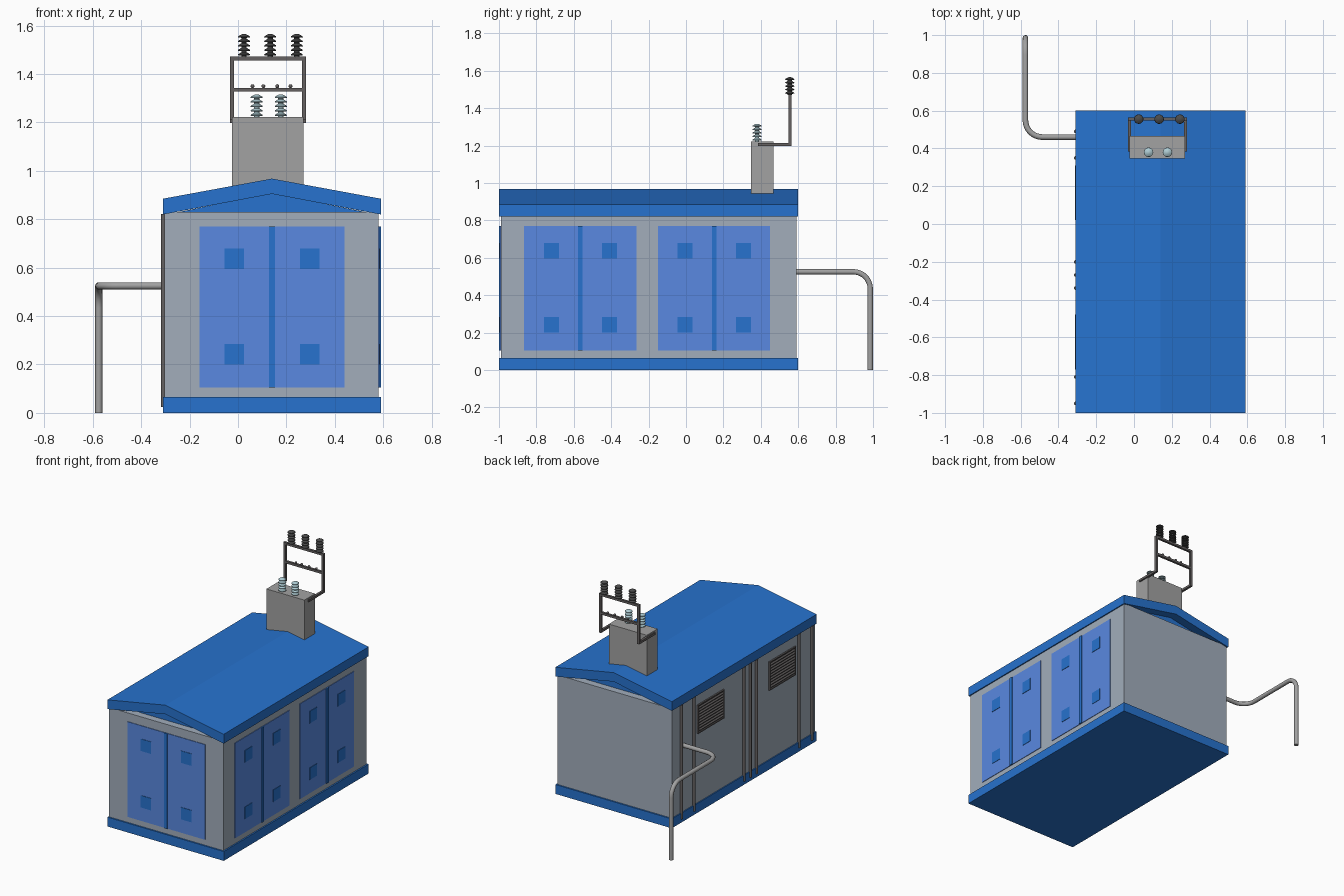
import bpy, bmesh, math
from mathutils import Vector

if "Cube" in bpy.data.objects:
    bpy.data.objects.remove(bpy.data.objects["Cube"])


def mat(name, rgb):
    m = bpy.data.materials.new(name)
    m.diffuse_color = (*rgb, 1)
    m.use_nodes = True
    m.node_tree.nodes["Principled BSDF"].inputs["Base Color"].default_value = m.diffuse_color
    return m


BLUE = mat("blue", (0.02, 0.17, 0.62))
DOOR = mat("door_blue", (0.10, 0.25, 0.75))
WALL = mat("wall_grey", (0.36, 0.42, 0.50))
STEEL = mat("steel", (0.36, 0.36, 0.36))
DARK = mat("dark_steel", (0.13, 0.12, 0.12))
BLACK = mat("dark_ceramic", (0.07, 0.07, 0.07))
GLASS = mat("glass", (0.42, 0.60, 0.65))


def make(name, bm, material, smooth=False):
    bmesh.ops.recalc_face_normals(bm, faces=bm.faces)
    me = bpy.data.meshes.new(name)
    bm.to_mesh(me)
    bm.free()
    me.materials.append(material)
    ob = bpy.data.objects.new(name, me)
    bpy.context.collection.objects.link(ob)
    if smooth:
        bpy.ops.object.select_all(action='DESELECT')
        bpy.context.view_layer.objects.active = ob
        ob.select_set(True)
        bpy.ops.object.shade_smooth_by_angle(angle=math.radians(40))
    return ob


def add_box(bm, x0, x1, y0, y1, z0, z1):
    vs = bmesh.ops.create_cube(bm, size=1)["verts"]
    for v in vs:
        v.co = Vector((x1 if v.co.x > 0 else x0, y1 if v.co.y > 0 else y0, z1 if v.co.z > 0 else z0))


def box(name, material, *dims):
    bm = bmesh.new()
    add_box(bm, *dims)
    return make(name, bm, material)


def prism(name, material, profile, y0, y1):
    bm = bmesh.new()
    f = bm.faces.new([bm.verts.new((x, y0, z)) for x, z in profile])
    ext = bmesh.ops.extrude_face_region(bm, geom=[f])["geom"]
    bmesh.ops.translate(bm, vec=(0, y1 - y0, 0), verts=[g for g in ext if isinstance(g, bmesh.types.BMVert)])
    return make(name, bm, material)


def lathe(name, material, profile, loc, sides=20):
    bm = bmesh.new()
    vs = [bm.verts.new((r, 0, z)) for r, z in profile]
    es = [bm.edges.new(p) for p in zip(vs, vs[1:])]
    bmesh.ops.spin(bm, geom=vs + es, cent=(0, 0, 0), axis=(0, 0, 1), angle=math.tau, steps=sides)
    bmesh.ops.remove_doubles(bm, verts=bm.verts, dist=1e-5)
    make(name, bm, material, True).location = loc


# Building shell
box("plinth", BLUE, -0.31, 0.59, -1, 0.6, 0, 0.065)
box("walls", WALL, -0.303, 0.58, -0.99, 0.59, 0.06, 0.83)
prism("roof", BLUE, [(-0.31, 0.82), (-0.31, 0.885), (0.14, 0.968), (0.59, 0.885),
                     (0.59, 0.82), (0.14, 0.905)], -1, 0.6)
prism("gable_infill", BLUE, [(-0.27, 0.825), (0.14, 0.908), (0.55, 0.825)], -0.94, 0.54)


# Double doors: built facing -y, turned for the side wall
def double_door(name, loc, turn):
    for part, material, depth in (("panels", DOOR, 0.004), ("centre_strip", BLUE, 0.010),
                                  ("plates", BLUE, 0.007)):
        bm = bmesh.new()
        if part == "panels":
            add_box(bm, -0.3, 0.3, -depth, 0.005, 0.105, 0.77)
        elif part == "centre_strip":
            add_box(bm, -0.012, 0.012, -depth, 0.005, 0.105, 0.77)
        else:
            for x in (-0.155, 0.157):
                for z in (0.242, 0.637):
                    add_box(bm, x - 0.04, x + 0.04, -depth, 0.005, z - 0.042, z + 0.042)
        ob = make(f"{name}_{part}", bm, material)
        ob.location = loc
        ob.rotation_euler.z = turn


double_door("front_door", (0.14, -0.99, 0), 0)
double_door("side_door_front", (0.58, -0.565, 0), math.pi / 2)
double_door("side_door_rear", (0.58, 0.15, 0), math.pi / 2)

# Vertical conduits on the left wall
for i, y in enumerate((0.49, 0.35, -0.2, -0.27, -0.34, -0.81, -0.95)):
    lathe(f"conduit_{i}", DARK, [(0, 0.025), (0.01, 0.025), (0.01, 0.822), (0, 0.822)], (-0.308, y, 0), 12)

# Louvred vents on the left wall
for n, y0 in (("rear", 0.02), ("front", -0.77)):
    y1, z0, z1, t = y0 + 0.29, 0.55, 0.75, 0.008
    box(f"vent_{n}_back", BLACK, -0.3045, -0.30, y0, y1, z0, z1)
    bm = bmesh.new()
    add_box(bm, -0.313, -0.30, y0, y0 + t, z0, z1)
    add_box(bm, -0.313, -0.30, y1 - t, y1, z0, z1)
    add_box(bm, -0.313, -0.30, y0, y1, z0, z0 + t)
    add_box(bm, -0.313, -0.30, y0, y1, z1 - t, z1)
    make(f"vent_{n}_frame", bm, DARK)
    bm = bmesh.new()
    for i in range(9):
        z = z0 + 0.016 + i * 0.0195
        vs = [bm.verts.new((x, y, z + dz)) for y in (y0, y1)
              for x, dz in ((-0.302, 0.014), (-0.312, 0.003), (-0.312, 0), (-0.302, 0))]
        bm.faces.new(vs[:4])
        bm.faces.new(vs[4:])
        for k in range(4):
            bm.faces.new((vs[k], vs[(k + 1) % 4], vs[4 + (k + 1) % 4], vs[4 + k]))
    make(f"vent_{n}_slats", bm, DARK)


# Bent cable pipe: rounded corners between straight runs
def bent_pipe(name, material, corners, bend, radius):
    c = [Vector(p) for p in corners]
    pts = [c[0]]
    for a, b, d in zip(c, c[1:], c[2:]):
        u, w = (a - b).normalized(), (d - b).normalized()
        for i in range(9):
            t = i / 8 * math.pi / 2
            pts.append(b + bend * (u * (1 - math.sin(t)) + w * (1 - math.cos(t))))
    pts.append(c[-1])
    cu = bpy.data.curves.new(name, 'CURVE')
    cu.dimensions = '3D'
    cu.bevel_depth, cu.bevel_resolution, cu.use_fill_caps = radius, 3, True
    sp = cu.splines.new('POLY')
    sp.points.add(len(pts) - 1)
    for p, v in zip(sp.points, pts):
        p.co = (*v, 1)
    cu.materials.append(material)
    ob = bpy.data.objects.new(name, cu)
    bpy.context.collection.objects.link(ob)
    bpy.ops.object.select_all(action='DESELECT')
    bpy.context.view_layer.objects.active = ob
    ob.select_set(True)
    bpy.ops.object.convert(target='MESH')
    bpy.ops.object.shade_smooth_by_angle(angle=math.radians(40))


bent_pipe("cable_pipe", STEEL, [(-0.30, 0.46, 0.525), (-0.575, 0.46, 0.525),
                                (-0.575, 0.985, 0.525), (-0.575, 0.985, 0)], 0.09, 0.015)

# Roof-top bushing box, its bottom sunk into the roof
box("bushing_box", STEEL, -0.024, 0.27, 0.348, 0.467, 0.925, 1.222)

# Insulator bracket frame
bm = bmesh.new()
for x in (-0.025, 0.272):
    add_box(bm, x - 0.008, x + 0.008, 0.385, 0.563, 1.197, 1.213)
    add_box(bm, x - 0.008, x + 0.008, 0.547, 0.563, 1.197, 1.472)
for z in (1.335, 1.464):
    add_box(bm, -0.025, 0.272, 0.547, 0.563, z - 0.008, z + 0.008)
make("insulator_frame", bm, DARK)
for i, x in enumerate((0.06, 0.105, 0.162, 0.217)):
    bm = bmesh.new()
    bmesh.ops.create_uvsphere(bm, u_segments=12, v_segments=8, radius=0.008)
    make(f"frame_bolt_{i}", bm, DARK, True).location = (x, 0.555, 1.35)

# Ribbed insulators
shed = [(0, 0), (0.011, 0)]
for i in range(5):
    z = 0.006 + i * 0.0185
    shed += [(0.011, z), (0.025, z + 0.002), (0.024, z + 0.006), (0.011, z + 0.014)]
shed = shed[:-1] + [(0.016, 0.091), (0.008, 0.095), (0, 0.096)]
for i, x in enumerate((0.025, 0.133, 0.243)):
    lathe(f"dark_insulator_{i}", BLACK, shed, (x, 0.555, 1.47))
for i, x in enumerate((0.077, 0.177)):
    lathe(f"glass_insulator_{i}", GLASS, shed, (x, 0.38, 1.22))
